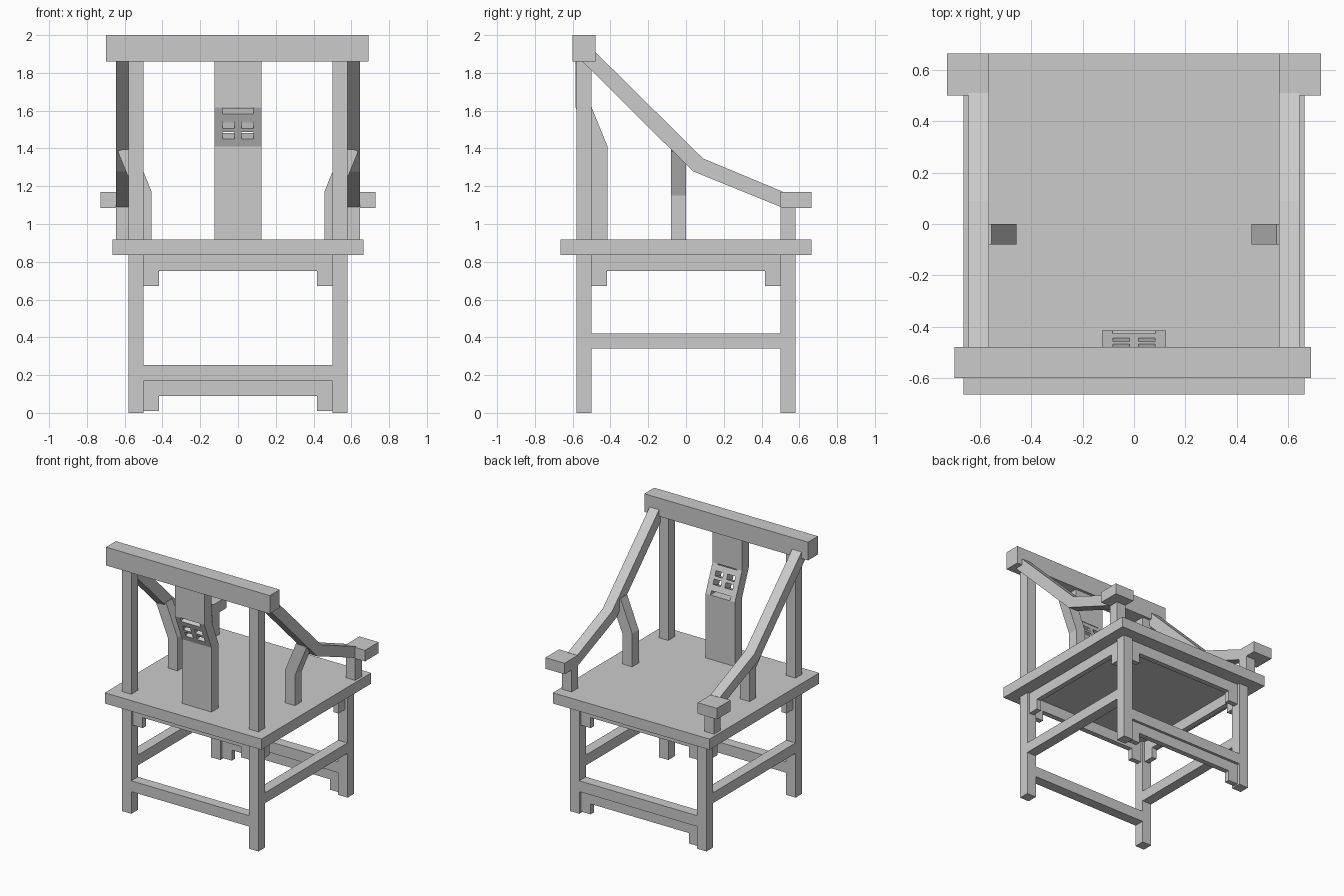
import bpy, bmesh, math
from mathutils import Matrix, Vector

if "Cube" in bpy.data.objects:
    bpy.data.objects.remove(bpy.data.objects["Cube"])


def finish(name, bm):
    bmesh.ops.recalc_face_normals(bm, faces=bm.faces[:])
    mesh = bpy.data.meshes.new(name)
    bm.to_mesh(mesh)
    bm.free()
    ob = bpy.data.objects.new(name, mesh)
    bpy.context.collection.objects.link(ob)
    return ob


def prism(name, pts, axis, a, b):
    """Extrude a 2D outline along x (outline in y,z) or y (outline in x,z)."""
    def place(p, t):
        return (t, p[0], p[1]) if axis == 'x' else (p[0], t, p[1])
    bm = bmesh.new()
    lo = [bm.verts.new(place(p, a)) for p in pts]
    hi = [bm.verts.new(place(p, b)) for p in pts]
    bm.faces.new(lo)
    bm.faces.new(hi)
    n = len(pts)
    for i in range(n):
        j = (i + 1) % n
        bm.faces.new((lo[i], lo[j], hi[j], hi[i]))
    return finish(name, bm)


def box(name, x, y, z):
    return prism(name, [(x[0], z[0]), (x[1], z[0]), (x[1], z[1]), (x[0], z[1])], 'y', *y)


def apron(name, axis, centre, top):
    """Rail with a square bracket hanging at each end."""
    mid, low = top - 0.083, top - 0.163
    pts = [(-0.5, top), (-0.5, low), (-0.417, low), (-0.417, mid),
           (0.417, mid), (0.417, low), (0.5, low), (0.5, top)]
    return prism(name, pts, axis, centre - 0.02, centre + 0.02)


# Seat and crest rail
box("seat", (-0.665, 0.665), (-0.665, 0.665), (0.835, 0.917))
box("crest_rail", (-0.70, 0.69), (-0.60, -0.48), (1.86, 2.0))

# Base: aprons and stretchers across x
for label, s in (("crest_side", -1), ("open_side", 1)):
    box(label + "_stretcher", (-0.5, 0.5), sorted((s * 0.5, s * 0.58)), (0.17, 0.253))
    apron(label + "_apron", 'y', s * 0.54, 0.835)
apron("foot_apron", 'y', 0.54, 0.17 + 0.003)

# Parts repeated on the left and right
for side, s in (("left", -1), ("right", 1)):
    leg_x = sorted((s * 0.5, s * 0.58))
    arm_x = sorted((s * 0.565, s * 0.645))
    box(side + "_crest_side_leg", leg_x, (-0.58, -0.5), (0, 0.835))
    box(side + "_open_side_leg", leg_x, (0.5, 0.58), (0, 0.835))
    box(side + "_stretcher", leg_x, (-0.5, 0.5), (0.34, 0.42))
    apron(side + "_apron", 'x', s * 0.54, 0.835)
    box(side + "_tall_post", leg_x, (-0.58, -0.5), (0.917, 1.86))

    # Bent arm with end block and short post
    prism(side + "_arm", [(-0.515, 1.945), (0.09, 1.347), (0.51, 1.172), (0.51, 1.087),
                          (0.037, 1.279), (-0.568, 1.88)], 'x', *arm_x)
    box(side + "_arm_end", sorted((s * 0.565, s * 0.728)), (0.5, 0.665), (1.085, 1.17))
    box(side + "_short_post", arm_x, (0.5, 0.58), (0.917, 1.085))

    # Middle support leaning out to the arm
    pts = [(0.457, 0.917), (0.457, 1.17), (0.556, 1.415), (0.637, 1.385),
           (0.54, 1.15), (0.54, 0.917)]
    prism(side + "_arm_support", [(s * x, z) for x, z in pts], 'y', -0.08, 0)

# Back splat: lower plate, slanted pierced panel, upper plate
W = 0.125
box("splat_lower", (-W, W), (-0.5, -0.415), (0.917, 1.41))
box("splat_upper", (-W, W), (-0.585, -0.5), (1.618, 1.86))
panel = prism("splat_panel", [(-0.5, 1.41), (-0.415, 1.41), (-0.5, 1.618), (-0.585, 1.618)],
              'x', -W, W)

# Cutter for the four windows and the two end slots
tilt = math.atan2(0.085, 0.208)
frame = Matrix.Translation((0, -0.5, 1.511)) @ Matrix.Rotation(tilt, 4, 'X')
holes = [(x, z, 0.065, 0.038) for x in (-0.05, 0.05) for z in (-0.03, 0.03)]
holes += [(0, z, 0.166, 0.046) for z in (-0.117, 0.117)]
bm = bmesh.new()
for x, z, w, h in holes:
    m = frame @ Matrix.Translation((x, 0, z)) @ Matrix.Diagonal(Vector((w, 0.3, h, 1)))
    bmesh.ops.create_cube(bm, size=1, matrix=m)
cutter = finish("splat_cutter", bm)
cutter.hide_render = True
mod = panel.modifiers.new("windows", 'BOOLEAN')
mod.operation = 'DIFFERENCE'
mod.solver = 'EXACT'
mod.object = cutter
bpy.context.view_layer.objects.active = panel
bpy.ops.object.modifier_apply(modifier=mod.name)
bpy.data.objects.remove(cutter)
